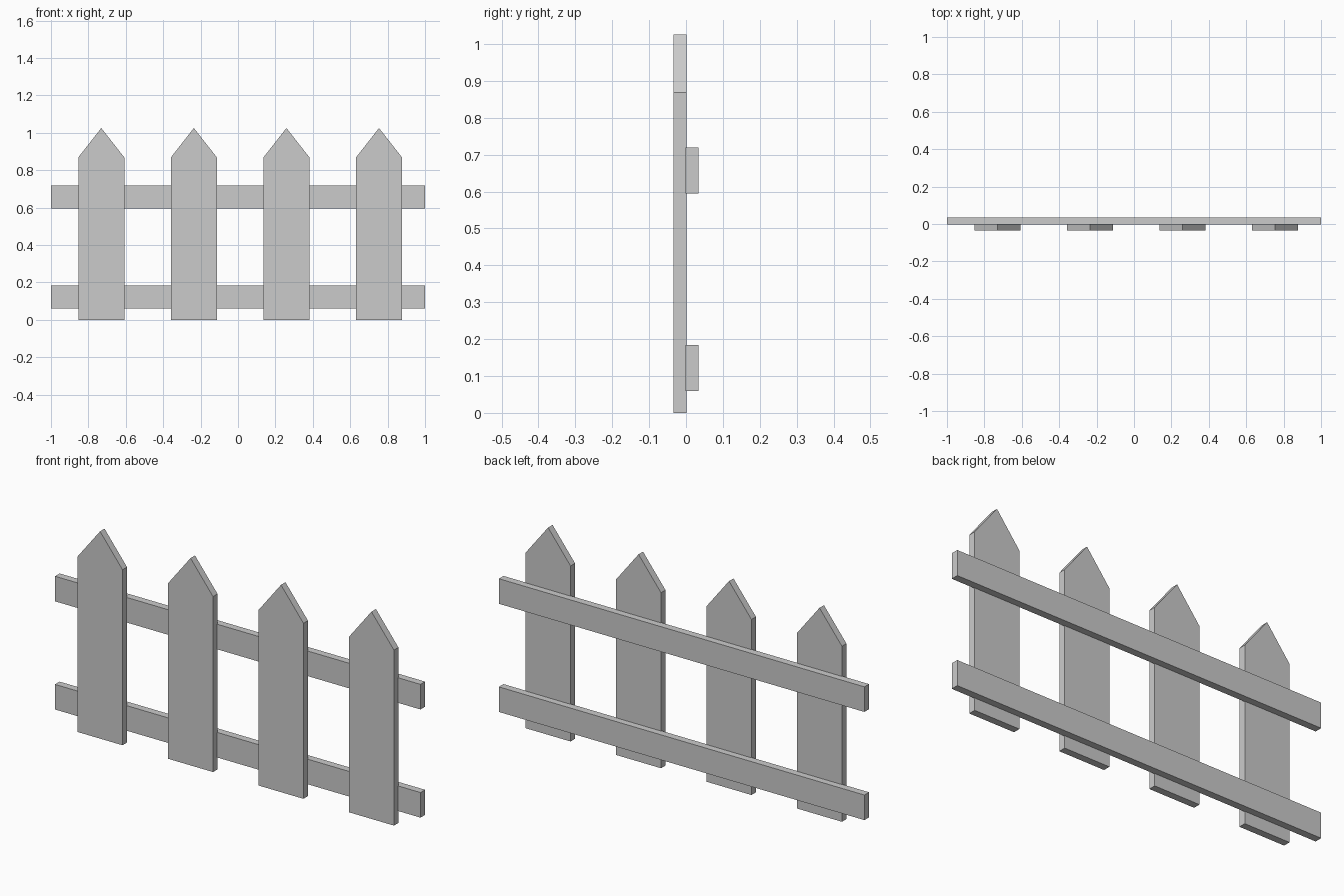
import bpy

if "Cube" in bpy.data.objects:
    bpy.data.objects.remove(bpy.data.objects["Cube"])


def extrude_profile(name, profile, y0, y1):
    """Solid made from an XZ outline (counter-clockwise seen from the front)."""
    n = len(profile)
    verts = [(x, y, z) for y in (y0, y1) for x, z in profile]
    faces = [list(range(n)), list(range(2 * n - 1, n - 1, -1))]
    for i in range(n):
        j = (i + 1) % n
        faces.append([i, i + n, j + n, j])
    mesh = bpy.data.meshes.new(name)
    mesh.from_pydata(verts, [], faces)
    obj = bpy.data.objects.new(name, mesh)
    bpy.context.collection.objects.link(obj)
    return obj


# Pointed pickets
half = 0.123
for i in range(4):
    cx = -0.731 + 0.495 * i
    outline = [(cx - half, 0), (cx + half, 0), (cx + half, 0.868),
               (cx, 1.025), (cx - half, 0.868)]
    extrude_profile(f"picket_{i + 1}", outline, -0.034, 0.001)

# Horizontal rails behind the pickets
for name, z0 in (("lower_rail", 0.06), ("upper_rail", 0.595)):
    z1 = z0 + 0.124
    extrude_profile(name, [(-1, z0), (1, z0), (1, z1), (-1, z1)], -0.002, 0.034)
